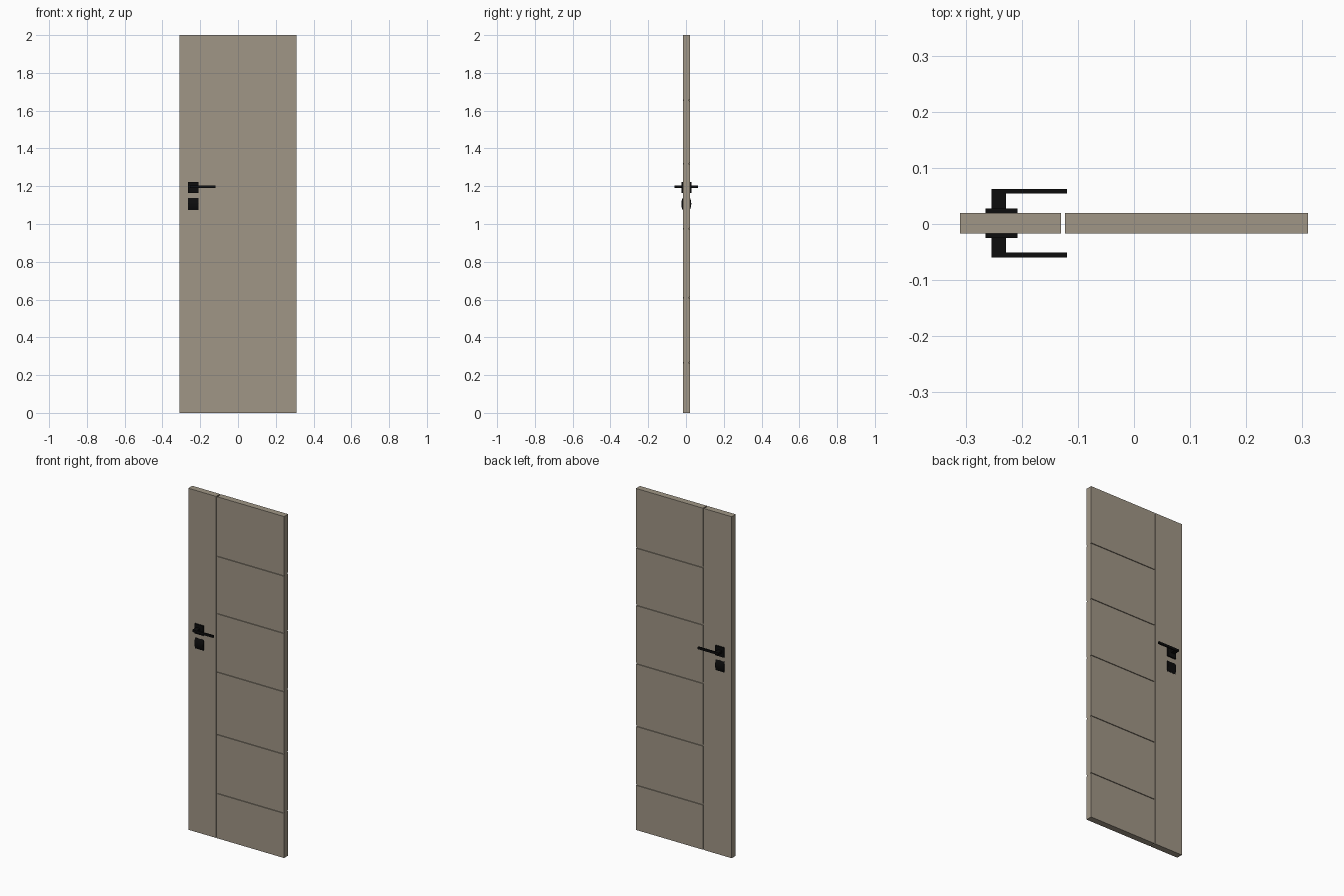
import bpy, bmesh, math

if "Cube" in bpy.data.objects:
    bpy.data.objects.remove(bpy.data.objects["Cube"])

CY = 0.0015       # middle of the door thickness
HALF = 0.0185     # half thickness
DEPTH = 0.005     # groove depth
GW = 0.004        # half groove width


def material(name, col):
    m = bpy.data.materials.new(name)
    m.diffuse_color = (*col, 1)
    m.use_nodes = True
    m.node_tree.nodes["Principled BSDF"].inputs["Base Color"].default_value = m.diffuse_color
    return m


wood = material("taupe_wood", (0.352, 0.305, 0.238))
black = material("black_metal", (0.004, 0.004, 0.004))


def finish(name, bm, mat):
    bmesh.ops.recalc_face_normals(bm, faces=bm.faces[:])
    me = bpy.data.meshes.new(name)
    bm.to_mesh(me)
    bm.free()
    me.materials.append(mat)
    ob = bpy.data.objects.new(name, me)
    bpy.context.collection.objects.link(ob)
    return ob


def extrude_x(name, profile, x0, x1, mat):
    """Extrude a closed (y, z) profile along x."""
    bm = bmesh.new()
    face = bm.faces.new([bm.verts.new((x0, y, z)) for y, z in profile])
    res = bmesh.ops.extrude_face_region(bm, geom=[face], use_keep_orig=True)
    verts = [g for g in res["geom"] if isinstance(g, bmesh.types.BMVert)]
    bmesh.ops.translate(bm, verts=verts, vec=(x1 - x0, 0, 0))
    return finish(name, bm, mat)


def box(name, x0, x1, y0, y1, z0, z1, mat):
    return extrude_x(name, [(y0, z0), (y1, z0), (y1, z1), (y0, z1)], x0, x1, mat)


# Narrow lock-side board
box("lock_stile", -0.31, -0.130, CY - HALF, CY + HALF, 0, 2, wood)

# Wide board, profile notched by five grooves on both faces
side = [(HALF, 0)]
for z in (0.265, 0.610, 0.976, 1.318, 1.654):
    side += [(HALF, z - GW), (HALF - DEPTH, z - GW),
             (HALF - DEPTH, z + GW), (HALF, z + GW)]
side.append((HALF, 2))
profile = [(CY + y, z) for y, z in side] + [(CY - y, z) for y, z in reversed(side)]
extrude_x("grooved_panel", profile, -0.123, 0.31, wood)

# Floors of the vertical groove, open at top and bottom
for s, label in ((-1, "front"), (1, "back")):
    bm = bmesh.new()
    y = CY + s * (HALF - DEPTH)
    ring = [(-0.130, 0), (-0.123, 0), (-0.123, 2), (-0.130, 2)]
    if s > 0:
        ring.reverse()
    bm.faces.new([bm.verts.new((x, y, z)) for x, z in ring])
    me = bpy.data.meshes.new("groove_floor_" + label)
    bm.to_mesh(me)
    bm.free()
    me.materials.append(wood)
    bpy.context.collection.objects.link(
        bpy.data.objects.new("groove_floor_" + label, me))

# Handle set on each face
for s, label in ((-1, "front"), (1, "back")):
    def at(d):
        return CY + s * d
    # square rosette
    box("handle_rosette_" + label, -0.265, -0.208, at(HALF), at(0.0265),
        1.165, 1.222, black)
    # neck and lever as one L-shaped outline
    outline = [(-0.254, 0.0265), (-0.228, 0.0265), (-0.228, 0.0525),
               (-0.119, 0.0525), (-0.119, 0.0612), (-0.254, 0.0612)]
    bm = bmesh.new()
    f = bm.faces.new([bm.verts.new((x, at(d), 1.190)) for x, d in outline])
    res = bmesh.ops.extrude_face_region(bm, geom=[f], use_keep_orig=True)
    bmesh.ops.translate(
        bm, vec=(0, 0, 0.013),
        verts=[g for g in res["geom"] if isinstance(g, bmesh.types.BMVert)])
    finish("handle_lever_" + label, bm, black)
    # curved lock cover below
    arc = [(at(HALF), 1.075)]
    for i in range(9):
        t = -1 + i / 4
        arc.append((at(0.0195 + 0.007 * (1 - t * t)), 1.1065 + 0.0315 * t))
    arc.append((at(HALF), 1.138))
    cover = extrude_x("lock_cover_" + label, arc, -0.265, -0.208, black)
    bpy.ops.object.select_all(action='DESELECT')
    cover.select_set(True)
    bpy.context.view_layer.objects.active = cover
    bpy.ops.object.shade_smooth_by_angle(angle=math.radians(30))
